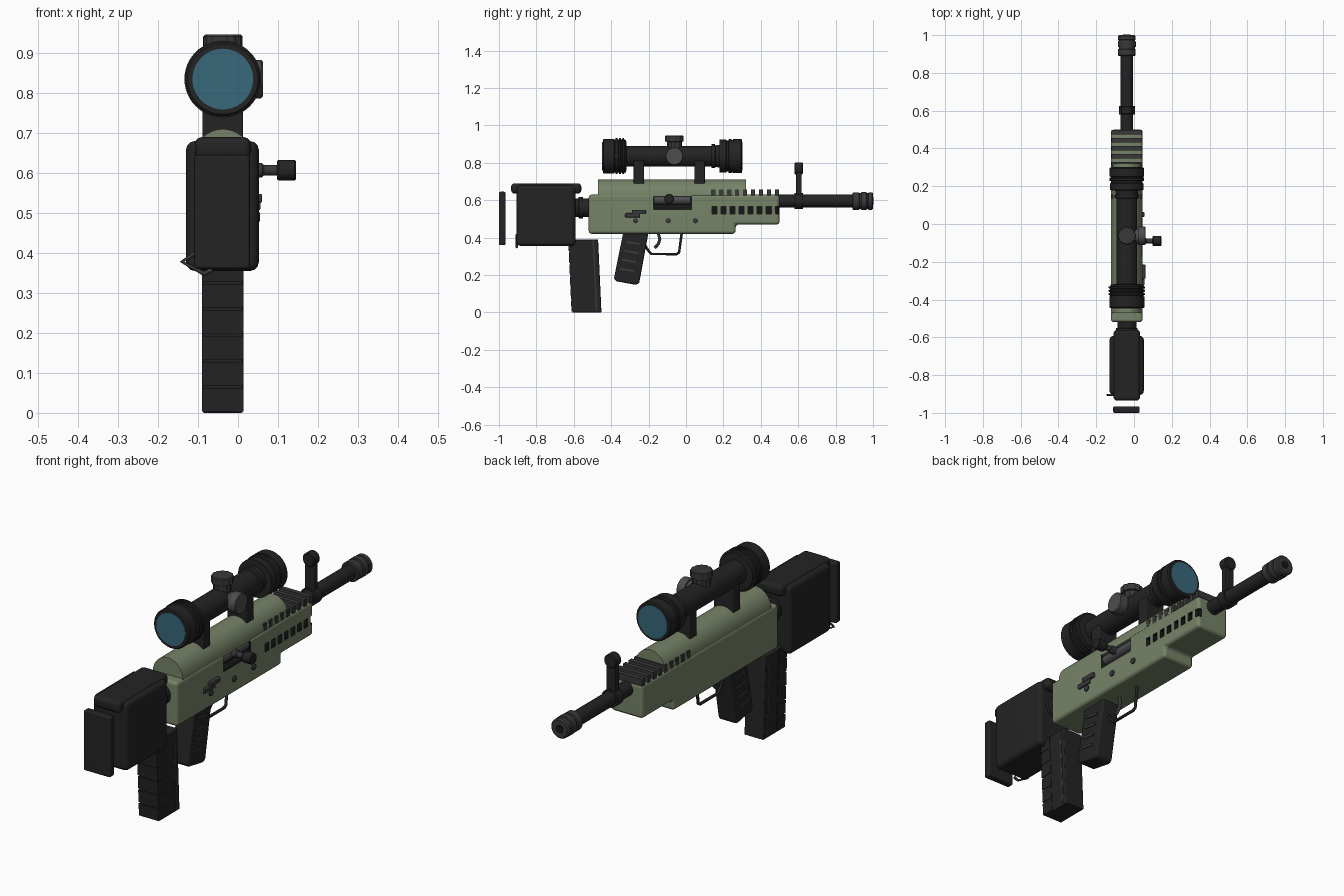
import bpy, bmesh, math
from mathutils import Matrix, Vector

cube = bpy.data.objects.get("Cube")
if cube:
    bpy.data.objects.remove(cube, do_unlink=True)

CX = -0.038  # centre line of the rifle


def material(name, rgb):
    m = bpy.data.materials.new(name)
    m.use_nodes = True
    m.diffuse_color = (*rgb, 1)
    node = next(n for n in m.node_tree.nodes if n.type == 'BSDF_PRINCIPLED')
    node.inputs["Base Color"].default_value = (*rgb, 1)
    return m


GREEN = material("olive green", (0.18, 0.225, 0.135))
BLACK = material("matte black", (0.017, 0.017, 0.017))
SLOT = material("slot black", (0.008, 0.008, 0.008))
SLATE = material("dark grey", (0.04, 0.04, 0.042))
STEEL = material("steel grey", (0.075, 0.075, 0.08))
GLASS = material("lens blue", (0.04, 0.14, 0.195))


def finish(name, bm, mat, bevel=0.0):
    bmesh.ops.recalc_face_normals(bm, faces=bm.faces)
    if bevel:
        edges = [e for e in bm.edges if e.calc_face_angle(0) > 0.5]
        bmesh.ops.bevel(bm, geom=edges, offset=bevel, segments=3, profile=0.5,
                        affect='EDGES', clamp_overlap=True)
    mesh = bpy.data.meshes.new(name)
    bm.to_mesh(mesh)
    bm.free()
    mesh.shade_smooth()
    mesh.set_sharp_from_angle(angle=math.radians(32))
    mesh.materials.append(mat)
    obj = bpy.data.objects.new(name, mesh)
    bpy.context.collection.objects.link(obj)
    if bevel:
        obj.modifiers.new("even shading", 'WEIGHTED_NORMAL').keep_sharp = True
    return obj


def boxes(name, spans, mat, bevel=0.0):
    """One object from several (x0, x1, y0, y1, z0, z1) boxes."""
    bm = bmesh.new()
    for x0, x1, y0, y1, z0, z1 in spans:
        size = Matrix.Diagonal((x1 - x0, y1 - y0, z1 - z0, 1))
        mid = Matrix.Translation(((x0 + x1) / 2, (y0 + y1) / 2, (z0 + z1) / 2))
        bmesh.ops.create_cube(bm, size=1, matrix=mid @ size)
    return finish(name, bm, mat, bevel)


def prism(name, outline, half, mat, bevel=0.0):
    """Side outline of (y, z) points, extruded across the centre line."""
    bm = bmesh.new()
    face = bm.faces.new([bm.verts.new((CX - half, y, z)) for y, z in outline])
    new = bmesh.ops.extrude_face_region(bm, geom=[face])["geom"]
    bmesh.ops.translate(bm, vec=(2 * half, 0, 0),
                        verts=[v for v in new if isinstance(v, bmesh.types.BMVert)])
    return finish(name, bm, mat, bevel)


def lathe(name, origin, axis, profile, mat, segments=32, flute=0.0):
    """Closed turned part from (distance, radius) pairs along an axis."""
    bm = bmesh.new()
    turn = Vector((0, 0, 1)).rotation_difference(Vector(axis))
    rings = []
    for d, r in profile:
        ring = []
        for i in range(segments):
            a = math.tau * i / segments
            rr = r - flute * (i // 2 % 2)
            ring.append(bm.verts.new(Vector(origin) + turn @ Vector(
                (rr * math.cos(a), rr * math.sin(a), d))))
        rings.append(ring)
    for a, b in zip(rings, rings[1:]):
        for i in range(segments):
            j = (i + 1) % segments
            bm.faces.new((a[i], a[j], b[j], b[i]))
    bm.faces.new(rings[0])
    bm.faces.new(rings[-1])
    return finish(name, bm, mat)


def wire(name, points, radius, mat, closed=False):
    curve = bpy.data.curves.new(name, 'CURVE')
    curve.dimensions = '3D'
    curve.bevel_depth = radius
    curve.bevel_resolution = 2
    curve.use_fill_caps = True
    spline = curve.splines.new('POLY')
    spline.points.add(len(points) - 1)
    for p, co in zip(spline.points, points):
        p.co = (*co, 1)
    spline.use_cyclic_u = closed
    curve.materials.append(mat)
    obj = bpy.data.objects.new(name, curve)
    bpy.context.collection.objects.link(obj)


X, Y, Z = (1, 0, 0), (0, 1, 0), (0, 0, 1)

# Receiver, with the ejection port and vents cut into one side
receiver = prism("receiver", [(-0.52, 0.42), (0.265, 0.42), (0.265, 0.47), (0.5, 0.47),
                              (0.5, 0.63), (-0.52, 0.63)], 0.084, GREEN, 0.016)
side = CX + 0.084
cuts = [(0.0, 0.1, -0.175, 0.03, 0.55, 0.632)]
cuts += [(side - 0.02, 0.1, y, y + 0.027, 0.525, 0.565)
         for y in [0.138 + 0.0485 * i for i in range(8)]]
cutter = boxes("cutter", cuts, SLOT)
cutter.hide_render = True
cut = receiver.modifiers.new("cut", 'BOOLEAN')
cut.operation, cut.object, cut.solver = 'DIFFERENCE', cutter, 'EXACT'
cut.material_mode = 'TRANSFER'
bpy.context.view_layer.objects.active = receiver
bpy.ops.object.modifier_move_to_index(modifier="cut", index=0)
bpy.ops.object.modifier_apply(modifier="cut")
bpy.data.objects.remove(cutter, do_unlink=True)

# Rounded receiver cover
bm = bmesh.new()
arc = [(CX + 0.08 * math.cos(math.pi * i / 20), 0.62 + 0.09 * math.sin(math.pi * i / 20))
       for i in range(21)]
cap = bm.faces.new([bm.verts.new((x, -0.47, z)) for x, z in arc])
ext = bmesh.ops.extrude_face_region(bm, geom=[cap])["geom"]
bmesh.ops.translate(bm, vec=(0, 0.79, 0),
                    verts=[v for v in ext if isinstance(v, bmesh.types.BMVert)])
finish("receiver_cover", bm, GREEN)

# Handguard slats
boxes("handguard_slats", [(CX - 0.08, CX + 0.08, y, y + 0.022, 0.625, 0.658)
                          for y in [0.135 + 0.0425 * i for i in range(9)]], SLATE)

# Bolt and its handle
lathe("bolt", (0.018, -0.17, 0.6), Y, [(0, 0.022), (0.195, 0.022)], STEEL, 20)
lathe("bolt_handle", (0.02, -0.09, 0.607), X,
      [(0, 0.018), (0.04, 0.018), (0.045, 0.013), (0.079, 0.013)], SLATE, 20)
lathe("bolt_knob", (0.098, -0.09, 0.607), X,
      [(0, 0.023), (0.004, 0.026), (0.043, 0.026), (0.047, 0.023)], BLACK, 24)

# Selector lever and side screws
boxes("selector_lever", [(side - 0.01, 0.06, -0.29, -0.215, 0.525, 0.548),
                         (side - 0.01, 0.056, -0.325, -0.245, 0.507, 0.53)], SLATE, 0.004)
for i, y in enumerate((-0.27, -0.095, 0.05)):
    lathe(f"side_screw_{i + 1}", (side - 0.01, y, 0.49), X,
          [(0, 0.014), (0.016, 0.014), (0.019, 0.009)], SLATE, 16)

# Barrel, band, muzzle and front sight
lathe("barrel", (CX, 0.48, 0.595), Y, [(0, 0.034), (0.42, 0.034)], BLACK)
lathe("sight_band", (CX, 0.58, 0.595), Y, [(0, 0.042), (0.045, 0.042)], BLACK)
lathe("muzzle_brake", (CX, 0.89, 0.595), Y,
      [(0, 0.043), (0.004, 0.047), (0.035, 0.047), (0.037, 0.042), (0.046, 0.042),
       (0.048, 0.048), (0.075, 0.048), (0.077, 0.043), (0.084, 0.043), (0.086, 0.047),
       (0.104, 0.047), (0.11, 0.041)], SLATE)
lathe("muzzle_bore", (CX, 0.998, 0.595), Y, [(0, 0.019), (0.004, 0.019)], SLOT, 20)
boxes("front_sight_post", [(CX - 0.024, CX + 0.024, 0.588, 0.618, 0.61, 0.775)], BLACK, 0.004)
lathe("front_sight_head", (CX, 0.58, 0.77), Y,
      [(0, 0.028), (0.004, 0.032), (0.04, 0.032), (0.045, 0.028)], BLACK, 24)

# Scope body with stepped, ribbed ends
scope = [(-0.445, 0.088), (-0.44, 0.093), (-0.385, 0.093), (-0.383, 0.088)]
for i in range(3):
    y = -0.378 + i * 0.018
    scope += [(y, 0.088), (y + 0.002, 0.096), (y + 0.011, 0.096), (y + 0.013, 0.088)]
scope += [(-0.32, 0.086), (-0.318, 0.055), (0.135, 0.055), (0.137, 0.064), (0.155, 0.064),
          (0.157, 0.058), (0.178, 0.06), (0.18, 0.088), (0.215, 0.088), (0.217, 0.083),
          (0.227, 0.083), (0.229, 0.091), (0.242, 0.091), (0.244, 0.087), (0.25, 0.087),
          (0.252, 0.091), (0.295, 0.091), (0.3, 0.087)]
lathe("scope_body", (CX, 0, 0.835), Y, scope, BLACK, 48)
for name, y in (("rear_lens", -0.448), ("front_lens", 0.296)):
    lathe(name, (CX, y, 0.835), Y, [(0, 0.076), (0.007, 0.076)], GLASS, 48)

# Scope turrets and mounts
lathe("top_turret", (CX, -0.062, 0.87), Z,
      [(0, 0.04), (0.042, 0.04), (0.043, 0.049), (0.072, 0.049), (0.076, 0.045)],
      SLATE, 48, 0.003)
lathe("side_turret", (0.005, -0.062, 0.835), X,
      [(0, 0.04), (0.016, 0.04), (0.017, 0.048), (0.053, 0.048), (0.057, 0.044)], STEEL, 48)
for name, y in (("rear_mount", -0.28), ("front_mount", 0.045)):
    boxes(name, [(CX - 0.051, CX + 0.051, y, y + 0.056, 0.67, 0.81)], BLACK, 0.004)

# Stock, cheek rest, butt pad and neck
boxes("stock", [(-0.13, 0.052, -0.905, -0.592, 0.355, 0.68)], BLACK, 0.022)
boxes("cheek_rest", [(-0.108, 0.032, -0.935, -0.56, 0.635, 0.69)], BLACK, 0.018)
boxes("butt_pad", [(-0.11, 0.03, -1.0, -0.965, 0.36, 0.645)], BLACK, 0.008)
lathe("stock_neck", (CX, -0.6, 0.56), Y,
      [(0, 0.05), (0.025, 0.05), (0.027, 0.057), (0.048, 0.057), (0.05, 0.05), (0.09, 0.05)], BLACK)
wire("sling_loop", [(-0.085, -0.905, 0.415), (-0.14, -0.905, 0.378),
                    (-0.085, -0.905, 0.348), (-0.065, -0.905, 0.358)], 0.006, SLATE)

# Magazine with rear ribs and a side seam
prism("magazine", [(-0.608, 0), (-0.452, 0), (-0.47, 0.39), (-0.626, 0.39)], 0.05, BLACK, 0.004)
for i in range(6):
    z0, z1 = 0.004 + 0.065 * i, 0.062 + 0.065 * i
    shift = lambda y, z: y - 0.046 * z
    prism(f"magazine_rib_{i + 1}", [(shift(-0.612, z0), z0), (shift(-0.55, z0), z0),
                                    (shift(-0.55, z1), z1), (shift(-0.612, z1), z1)], 0.052, BLACK)
prism("magazine_seam", [(-0.482, 0.01), (-0.474, 0.01), (-0.492, 0.385), (-0.5, 0.385)],
      0.052, SLATE)

# Pistol grip with side ridges
prism("pistol_grip", [(-0.386, 0.178), (-0.37, 0.166), (-0.268, 0.147), (-0.25, 0.157),
                      (-0.2, 0.43), (-0.335, 0.43)], 0.046, BLACK, 0.01)
for i in range(4):
    y, z = -0.352 + 0.011 * i, 0.215 + 0.048 * i
    prism(f"grip_ridge_{i + 1}", [(y, z + 0.012), (y + 0.075, z), (y + 0.075, z + 0.012),
                                  (y, z + 0.024)], 0.05, SLATE)

# Trigger and guard
wire("trigger_guard", [(CX, y, z) for y, z in
                       ((-0.22, 0.36), (-0.205, 0.335), (-0.185, 0.312), (-0.05, 0.312),
                        (-0.037, 0.32), (-0.022, 0.43))], 0.007, BLACK)
wire("trigger", [(CX, y, z) for y, z in ((-0.15, 0.43), (-0.14, 0.39), (-0.148, 0.365),
                                         (-0.168, 0.345))], 0.008, SLATE)
